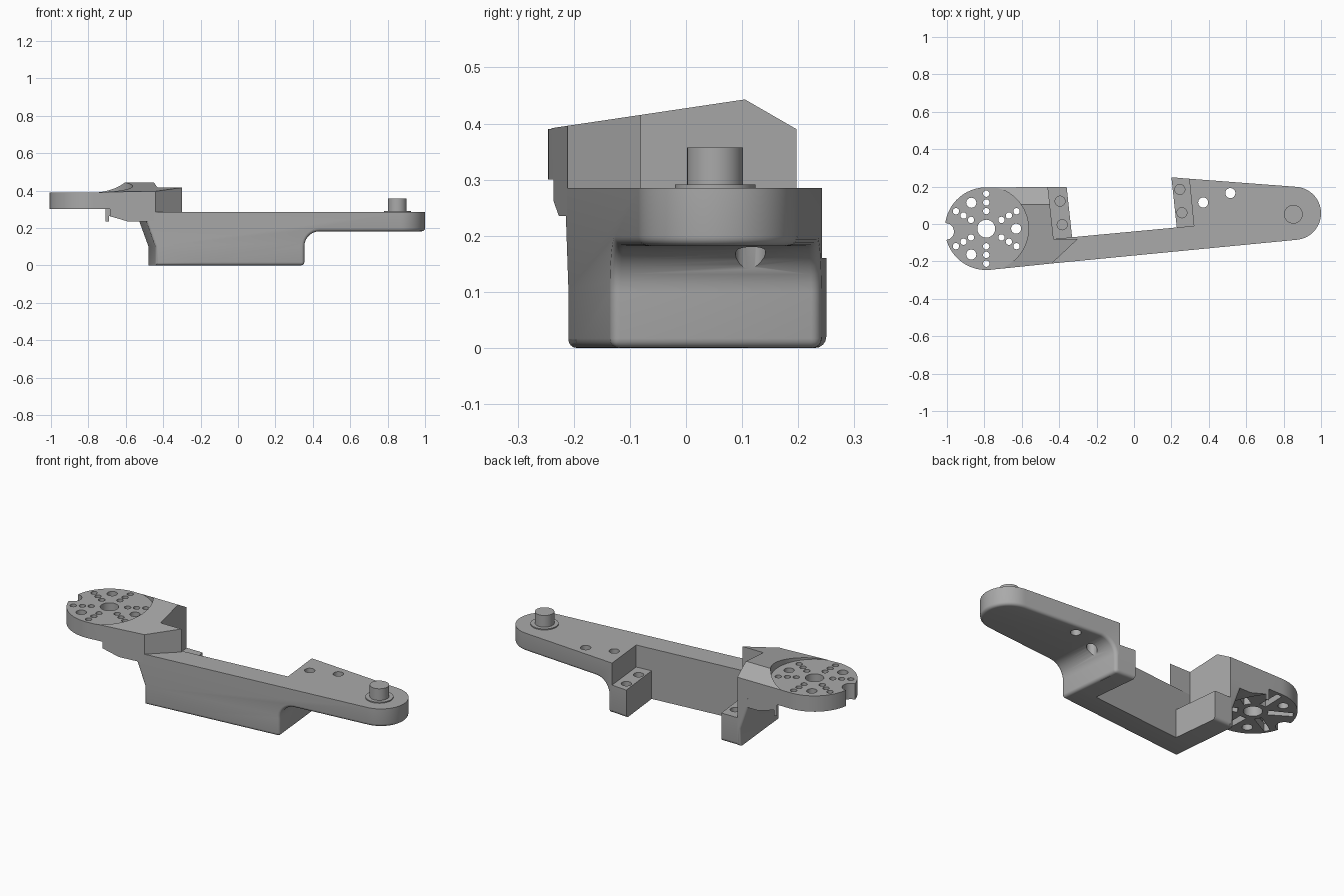
import bpy, bmesh
from math import cos, sin, radians, pi
from mathutils import Vector

if "Cube" in bpy.data.objects:
    bpy.data.objects.remove(bpy.data.objects["Cube"], do_unlink=True)

grey = bpy.data.materials.new("plain grey")
grey.use_nodes = True
grey.diffuse_color = (0.4, 0.4, 0.4, 1)
grey.node_tree.nodes["Principled BSDF"].inputs["Base Color"].default_value = (0.4, 0.4, 0.4, 1)

TILT = 0.097          # the bar is turned slightly in plan
HUB = (-0.79, -0.025)  # centre of the mounting disc


def front(x):
    return -0.245 + TILT * (x + 0.79)


def arc(cx, cy, r, a, b, n):
    return [(cx + r * cos(radians(a + (b - a) * i / n)),
             cy + r * sin(radians(a + (b - a) * i / n))) for i in range(n + 1)]


def finish(name, bm):
    bmesh.ops.recalc_face_normals(bm, faces=bm.faces)
    me = bpy.data.meshes.new(name)
    bm.to_mesh(me)
    bm.free()
    ob = bpy.data.objects.new(name, me)
    bpy.context.collection.objects.link(ob)
    me.materials.append(grey)
    return ob


def add_prism(bm, pts, lo, hi, place):
    a, b = ([bm.verts.new(place(u, v, w)) for u, v in pts] for w in (lo, hi))
    bm.faces.new(a)
    bm.faces.new(b[::-1])
    for i in range(len(pts)):
        j = (i + 1) % len(pts)
        bm.faces.new((a[i], b[i], b[j], a[j]))


def plan(u, v, w):
    return (u, v, w)


def side(u, v, w):
    return (u - TILT * w, w, v)


def cross(u, v, w):
    return (w, u, v)


def prism(name, pts, lo, hi, place=plan):
    bm = bmesh.new()
    add_prism(bm, pts, lo, hi, place)
    return finish(name, bm)


def cylinders(name, items, lo, hi, n=24):
    bm = bmesh.new()
    for x, y, r in items:
        add_prism(bm, arc(x, y, r, 0, 360, n)[:-1], lo, hi, plan)
    return finish(name, bm)


def activate(ob):
    bpy.ops.object.select_all(action="DESELECT")
    ob.select_set(True)
    bpy.context.view_layer.objects.active = ob


def boolean(ob, tool, op="DIFFERENCE"):
    tool.hide_render = True
    mod = ob.modifiers.new("cut", "BOOLEAN")
    mod.object, mod.operation, mod.solver = tool, op, "EXACT"
    activate(ob)
    bpy.ops.object.modifier_apply(modifier=mod.name)
    bpy.data.objects.remove(tool, do_unlink=True)


def round_edges(ob, rule, size=0.02, segments=4):
    bm = bmesh.new()
    bm.from_mesh(ob.data)
    bmesh.ops.remove_doubles(bm, verts=bm.verts, dist=0.0002)
    edges = [e for e in bm.edges if len(e.link_faces) == 2
             and e.calc_face_angle_signed(0) > 0.9
             and rule((e.verts[0].co + e.verts[1].co) / 2, max(v.co.z for v in e.verts))]
    bmesh.ops.bevel(bm, geom=edges, offset=size, segments=segments, profile=0.5,
                    affect="EDGES", clamp_overlap=True)
    bm.to_mesh(ob.data)
    bm.free()


def smooth(ob):
    activate(ob)
    bpy.ops.object.shade_smooth_by_angle(angle=radians(32))


# Main bar with the rounded right arm, trimmed by its side profile
outline = ([(-0.56, front(-0.56))] + arc(0.858, 0.057, 0.142, -85, 86, 28)
           + [(0.295, 0.242), (0.32, -0.01), (-0.43, -0.08), (-0.46, 0.197), (-0.56, 0.197)])
body = prism("main_bar", outline, 0, 0.285)
profile = ([(-0.461, 0), (0.343, 0)] + arc(0.425, 0.1, 0.082, 180, 90, 8)
           + [(1.2, 0.182), (1.2, 0.4), (-0.51, 0.4), (-0.51, 0.235), (-0.461, 0.1)])
boolean(body, prism("profile_tool", profile, -0.5, 0.5, side), "INTERSECT")
round_edges(body, lambda m, top: top < 0.24
            and not (-0.47 < m.x < 0.325 and m.y > front(m.x) + 0.05 and m.y < 0.19))
boolean(body, cylinders("hole_tool", [(0.37, 0.115, 0.027), (0.515, 0.165, 0.027)], -0.1, 0.5))

# Low screw tabs on both sides of the pocket
tabs = {
    "right_tab": [(0.2, 0.25), (0.23, -0.03), (0.33, -0.02), (0.305, 0.241)],
    "left_tab": [(-0.46, 0.197), (-0.43, -0.09), (-0.33, -0.08), (-0.36, 0.197)],
}
screws = {
    "right_tab": [(0.245, 0.185, 0.027), (0.256, 0.06, 0.027)],
    "left_tab": [(-0.395, 0.122, 0.027), (-0.384, -0.004, 0.027)],
}
parts = [body]
for name, pts in tabs.items():
    tab = prism(name, pts, 0, 0.16)
    round_edges(tab, lambda m, top: top < 0.01 and m.y > 0.19)
    boolean(tab, cylinders("screw_tool", screws[name], 0.04, 0.3))
    parts.append(tab)

# Upper arm that ends in the mounting disc
arm = prism("upper_arm", arc(*HUB, 0.221, 276, 90, 40)
            + [(-0.46, 0.197), (-0.43, -0.08), (-0.30, -0.08), (-0.44, front(-0.44))],
            0.235, 0.6)
boolean(arm, prism("roof_tool", [(-0.4, 0.368), (0.105, 0.443), (0.4, 0.273),
                                 (0.4, 0.8), (-0.4, 0.8)], -1.2, 0, cross))
boolean(arm, cylinders("top_disc_tool", [(*HUB, 0.226)], 0.39, 0.9, 64))
boolean(arm, cylinders("under_disc_tool", [(*HUB, 0.236)], 0.1, 0.3, 64))
boolean(arm, prism("chamfer_tool", [(-0.69, 0.1), (-0.59, 0.1), (-0.59, 0.235),
                                    (-0.69, 0.264)], -0.5, 0.5,
                   lambda u, v, w: (u, w, v)))

# Underside spoke slots, then the pattern of through holes
bm = bmesh.new()
for k in range(6):
    a = radians(30 + 60 * k)
    d, s = Vector((cos(a), sin(a))), Vector((-sin(a), cos(a))) * 0.02
    c = Vector(HUB)
    add_prism(bm, [c + d * 0.075 - s, c + d * 0.205 - s * 0.8,
                   c + d * 0.205 + s * 0.8, c + d * 0.075 + s], 0.2, 0.345, plan)
boolean(arm, finish("slot_tool", bm))


def polar(r, deg, size):
    return (HUB[0] + r * cos(radians(deg)), HUB[1] + r * sin(radians(deg)), size)


holes = [(*HUB, 0.048), polar(0.218, 184, 0.045)]
holes += [polar(0.16, a, 0.027) for a in (0, 120, 240)]
holes += [polar(r, 30 + 60 * k, 0.017) for k in range(6) for r in (0.094, 0.14, 0.187)]
boolean(arm, cylinders("disc_hole_tool", holes, 0.1, 0.8))
parts.append(arm)

# Pivot pin with its thin collar
collar = cylinders("pin_collar", [(0.852, 0.052, 0.072)], 0.28, 0.291, 40)
pin = cylinders("pivot_pin", [(0.852, 0.052, 0.05)], 0.28, 0.357, 40)
parts += [collar, pin]

for ob in parts:
    smooth(ob)
